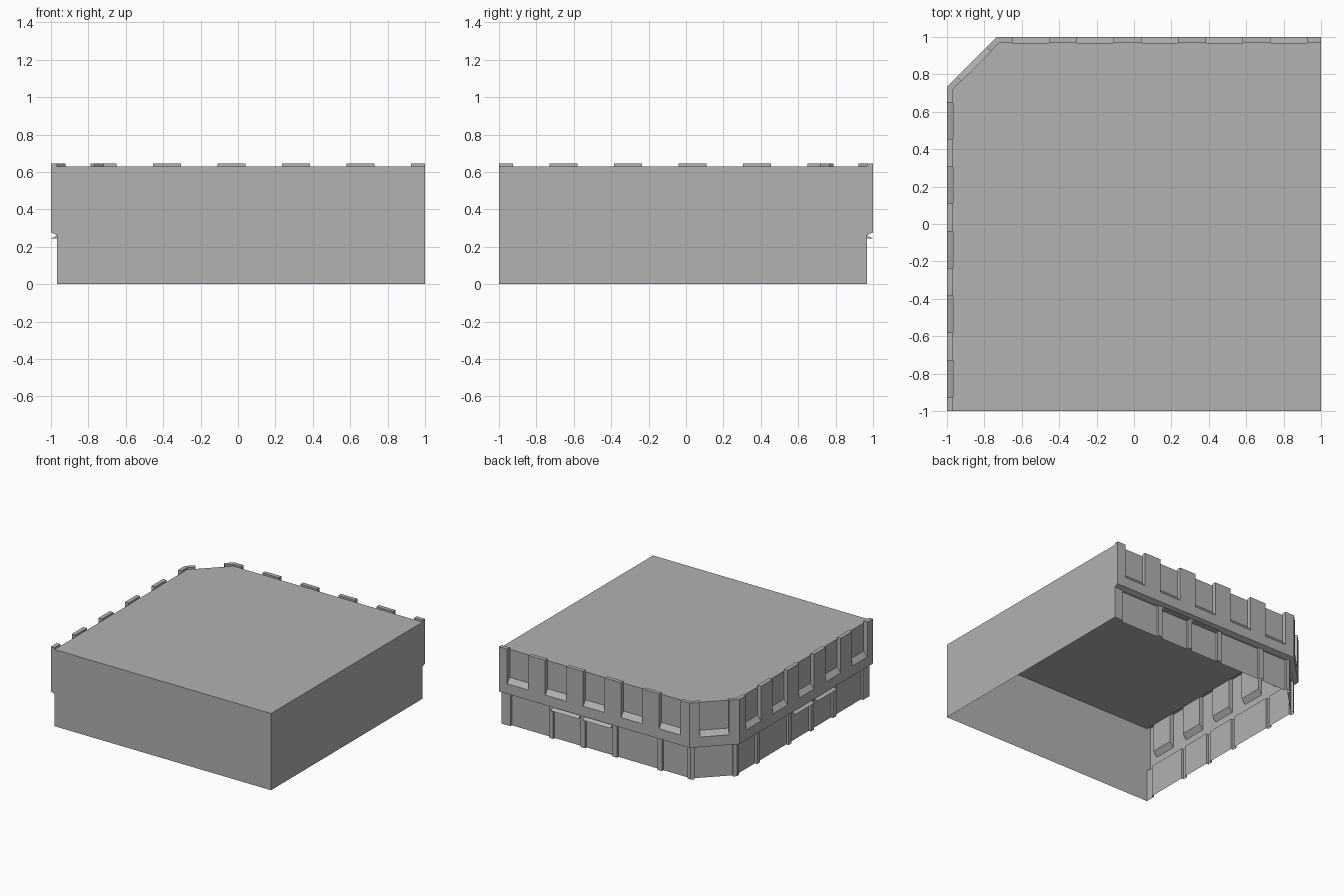
import bpy
import math
from mathutils import Vector

cube = bpy.data.objects.get("Cube")
if cube:
    bpy.data.objects.remove(cube)

grey = bpy.data.materials.new("plain_grey")
grey.use_nodes = True
colour = (0.445, 0.445, 0.445, 1)
grey.diffuse_color = colour
grey.node_tree.nodes["Principled BSDF"].inputs["Base Color"].default_value = colour

IN, CUT = 0.967, 0.72           # inner wall line, start of the cut corner
OUT = 1 - IN                    # projection of the upper storey
RECESS = -0.02                  # depth of the lower wall behind its pilasters
ROOF, TOP = 0.63, 0.645
LOW, BAND = 0.262, 0.277        # underside of the projecting storey
SILL_OUT, SILL_IN = 0.36, 0.40
AWNING = 0.244
MITRE = math.tan(math.radians(22.5))


def add_object(name, faces):
    """Make a flat-shaded object from a list of polygons."""
    points, index = [], []
    for face in faces:
        index.append(range(len(points), len(points) + len(face)))
        points += [tuple(p) for p in face]
    mesh = bpy.data.meshes.new(name)
    mesh.from_pydata(points, [], [list(i) for i in index])
    mesh.materials.append(grey)
    obj = bpy.data.objects.new(name, mesh)
    bpy.context.collection.objects.link(obj)


class Run:
    """A straight stretch of wall, measured along, outward and up."""

    def __init__(self, start, end, corner_start, corner_end):
        self.start = Vector((*start, 0))
        along = Vector((*end, 0)) - self.start
        self.length = along.length
        self.t = along.normalized()
        self.n = self.t.cross(Vector((0, 0, 1)))
        self.corners = (corner_start, corner_end)

    def at(self, s, d, z):
        if self.corners[0] and abs(s) < 1e-4:
            s -= d * MITRE
        if self.corners[1] and abs(s - self.length) < 1e-4:
            s += d * MITRE
        return self.start + self.t * s + self.n * d + Vector((0, 0, z))

    def strip(self, a, b, profile):
        return [[self.at(a, *p), self.at(b, *p), self.at(b, *q), self.at(a, *q)]
                for p, q in zip(profile, profile[1:])]

    def cheek(self, s, outline, forward):
        face = [self.at(s, *p) for p in outline]
        return face[::-1] if forward else face

    def bays(self, openings, proud, sunk, outline):
        """Alternate proud piers with sunk openings and close their sides."""
        faces, s = [], 0
        for a, b in openings:
            faces += self.strip(s, a, proud) + self.strip(a, b, sunk)
            faces += [self.cheek(a, outline, True), self.cheek(b, outline, False)]
            s = b
        return faces + self.strip(s, self.length, proud)


# Profiles as (outward, up)
base = [(0, LOW), (OUT, BAND), (OUT, SILL_OUT)]
pier = base + [(OUT, TOP), (0, TOP), (0, ROOF)]
window = base + [(0, SILL_IN), (0, ROOF)]
pier_side = [(OUT, SILL_OUT), (OUT, TOP), (0, TOP), (0, SILL_IN)]
pilaster = [(0, 0), (0, LOW)]
lower_wall = [(RECESS, 0), (RECESS, LOW), (0, LOW)]
pilaster_side = [(0, 0), (0, LOW), (RECESS, LOW), (RECESS, 0)]
awning = [(RECESS, AWNING), (OUT, AWNING), (0, LOW)]

back = Run((1, IN), (-CUT, IN), False, True)
corner = Run((-CUT, IN), (-IN, CUT), True, True)
side = Run((-IN, CUT), (-IN, -1), True, False)


def mirrored(spans, length):
    return [(length - b, length - a) for a, b in reversed(spans)]


windows = [(0.075 + 0.345 * i, 0.27 + 0.345 * i) for i in range(5)]
shops = [(0.47, 0.72), (0.76, 1.01)]
panels = [(0.08, 0.43)] + shops + [(1.05, 1.42), (1.46, 1.69)]

# Decorated street walls
walls = [
    ("back", back, windows, panels, shops),
    ("corner", corner, [(0.065, corner.length - 0.065)],
     [(0.03, corner.length - 0.03)], []),
    ("side", side, mirrored(windows, side.length),
     mirrored(panels, side.length), mirrored(shops, side.length)),
]
for name, run, wins, pans, covers in walls:
    add_object(name + "_upper_storey", run.bays(wins, pier, window, pier_side))
    add_object(name + "_lower_storey", run.bays(pans, pilaster, lower_wall, pilaster_side))
    for i, (a, b) in enumerate(covers):
        add_object(f"{name}_awning_{i + 1}", run.strip(a, b, awning) + [
            run.cheek(a, awning, False), run.cheek(b, awning, True)])

# Plain party walls, stepped where the upper storey projects
section = [(-IN, 0), (1, 0), (1, ROOF), (-IN, ROOF), (-IN, TOP),
           (-1, TOP), (-1, BAND), (-IN, LOW)]
add_object("front_wall", [[(x, -1, z) for x, z in section]])
add_object("left_wall", [[(1, -x, z) for x, z in reversed(section)]])

# Flat roof with the cut corner
add_object("roof", [[(-IN, -1, ROOF), (1, -1, ROOF), (1, IN, ROOF),
                     (-CUT, IN, ROOF), (-IN, CUT, ROOF)]])
